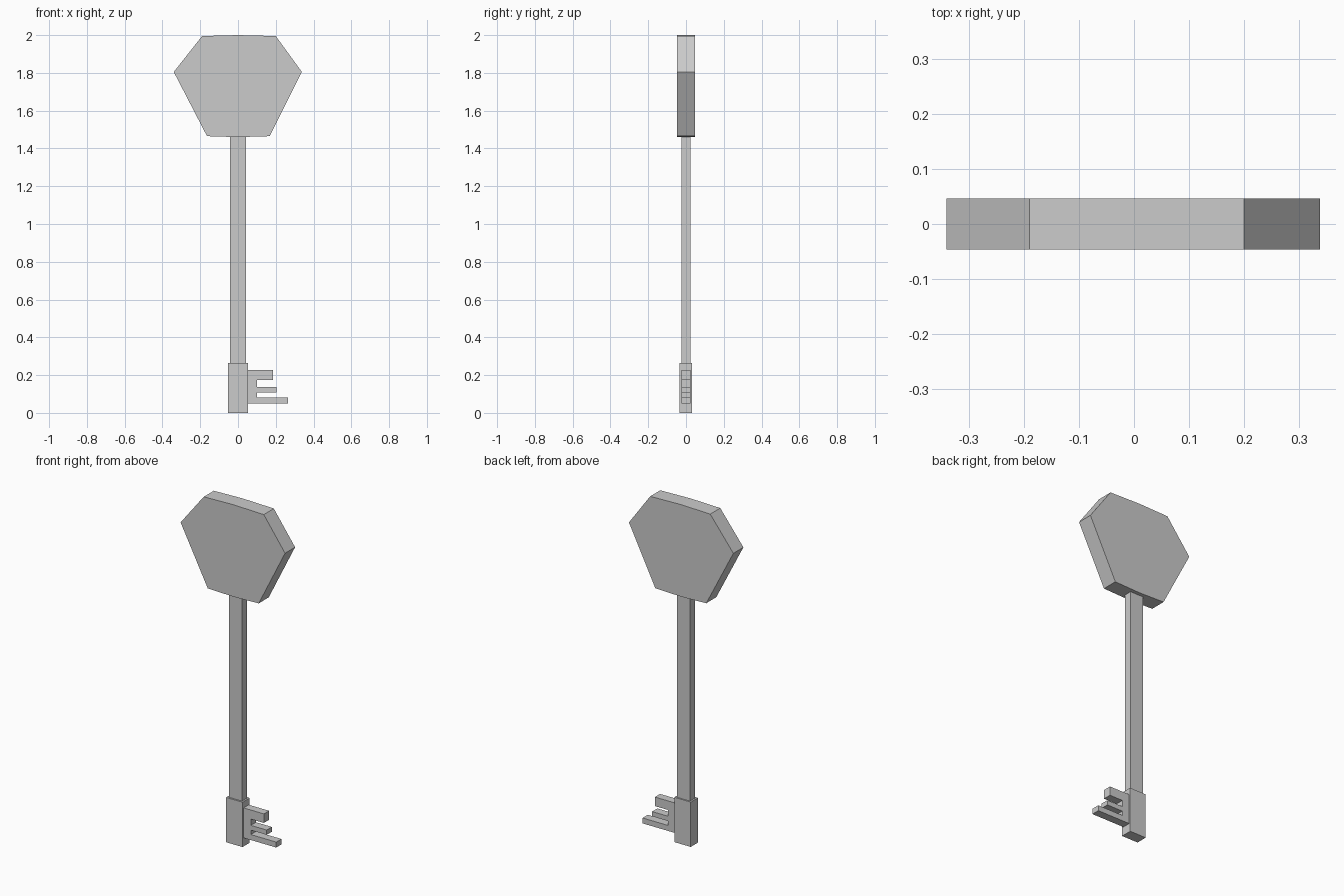
import bpy
import bmesh

if "Cube" in bpy.data.objects:
    bpy.data.objects.remove(bpy.data.objects["Cube"])


def extrude_profile(name, points, y0, y1):
    """Extrude an x-z outline along y into a closed solid."""
    bm = bmesh.new()
    face = bm.faces.new([bm.verts.new((x, y0, z)) for x, z in points])
    result = bmesh.ops.extrude_face_region(bm, geom=[face], use_keep_orig=True)
    moved = [g for g in result["geom"] if isinstance(g, bmesh.types.BMVert)]
    bmesh.ops.translate(bm, verts=moved, vec=(0, y1 - y0, 0))
    bmesh.ops.recalc_face_normals(bm, faces=bm.faces)
    mesh = bpy.data.meshes.new(name)
    bm.to_mesh(mesh)
    bm.free()
    obj = bpy.data.objects.new(name, mesh)
    bpy.context.collection.objects.link(obj)
    return obj


def box(name, hx, y0, y1, z0, z1):
    return extrude_profile(name, [(-hx, z0), (hx, z0), (hx, z1), (-hx, z1)], y0, y1)


# Faceted handle plate
extrude_profile("handle", [
    (-0.164, 1.465), (0.0, 1.46), (0.167, 1.465), (0.338, 1.805),
    (0.20, 1.995), (0.0, 2.0), (-0.19, 1.995), (-0.34, 1.805),
], -0.0465, 0.0465)

# Long shank and thicker collar at its foot
box("shank", 0.043, -0.024, 0.024, 0.263, 1.461)
box("collar", 0.053, -0.034, 0.032, 0.0, 0.263)

# Toothed bit on the right side
extrude_profile("teeth", [
    (0.05, 0.05), (0.265, 0.05), (0.265, 0.082), (0.10, 0.082),
    (0.10, 0.108), (0.203, 0.108), (0.203, 0.136), (0.10, 0.136),
    (0.10, 0.173), (0.185, 0.173), (0.185, 0.226), (0.05, 0.226),
], -0.024, 0.024)
